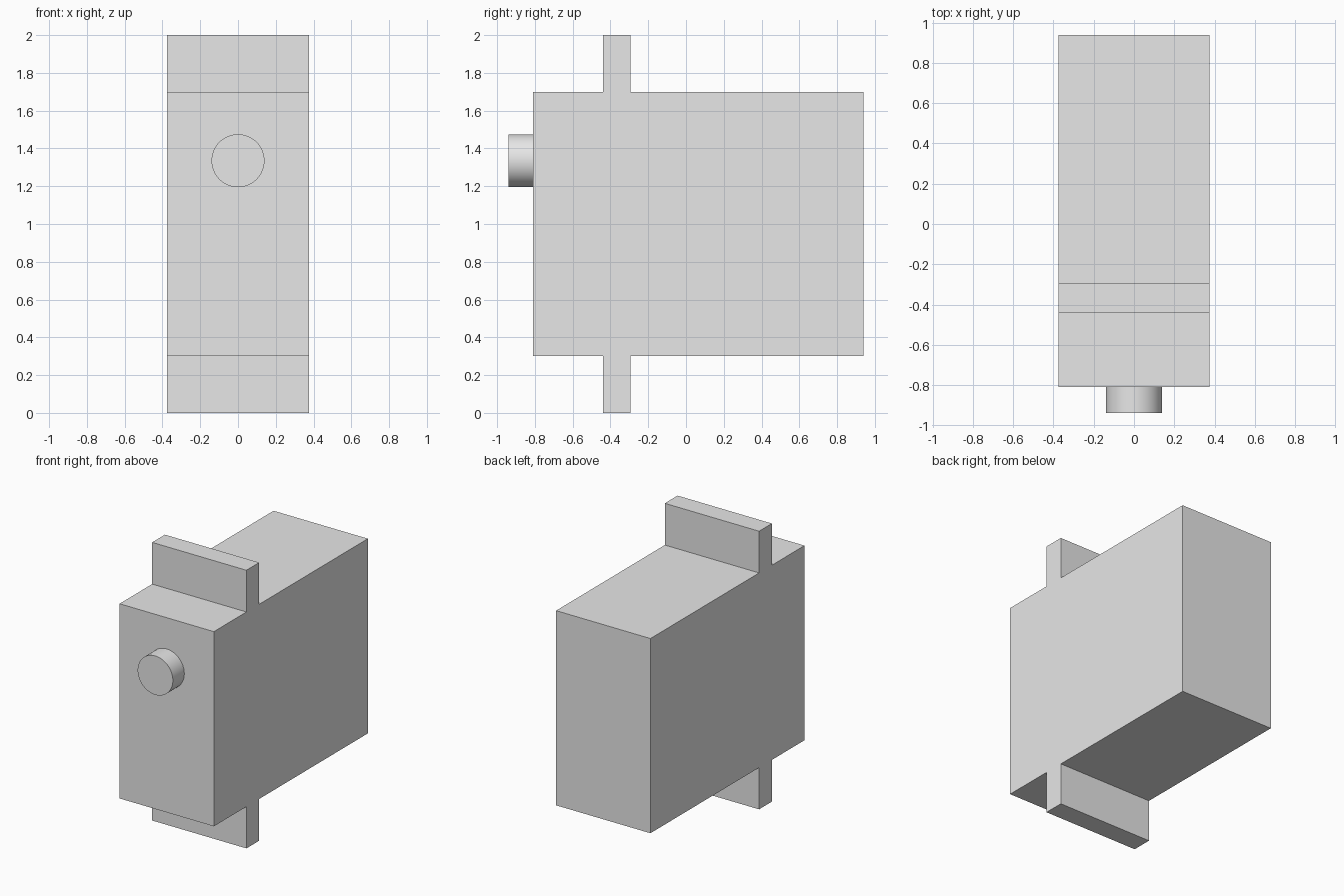
import bpy
import bmesh
import math
from mathutils import Matrix, Vector

cube = bpy.data.objects.get("Cube")
if cube:
    bpy.data.objects.remove(cube, do_unlink=True)

# One plain grey for every part
grey = bpy.data.materials.new("plain_grey")
grey.use_nodes = True
colour = (0.8, 0.8, 0.8, 1)
grey.diffuse_color = colour
grey.node_tree.nodes["Principled BSDF"].inputs["Base Color"].default_value = colour


def add_part(name, bm):
    bmesh.ops.recalc_face_normals(bm, faces=bm.faces[:])
    mesh = bpy.data.meshes.new(name)
    bm.to_mesh(mesh)
    bm.free()
    mesh.materials.append(grey)
    obj = bpy.data.objects.new(name, mesh)
    bpy.context.collection.objects.link(obj)
    return obj


# Key sizes
half_width = 0.375
front, back = -0.81, 0.94
tab_front, tab_back = -0.44, -0.295
body_low, body_high, top = 0.3, 1.7, 2.0
shaft_tip, shaft_z, shaft_radius = -0.94, 1.335, 0.14

# Case with upper and lower mounting tabs: side profile extruded across x
profile = [
    (front, body_low), (tab_front, body_low), (tab_front, 0), (tab_back, 0),
    (tab_back, body_low), (back, body_low), (back, body_high),
    (tab_back, body_high), (tab_back, top), (tab_front, top),
    (tab_front, body_high), (front, body_high),
]
bm = bmesh.new()
side = bm.faces.new([bm.verts.new((-half_width, y, z)) for y, z in profile])
extruded = bmesh.ops.extrude_face_region(bm, geom=[side], use_keep_orig=True)
moved = [v for v in extruded["geom"] if isinstance(v, bmesh.types.BMVert)]
bmesh.ops.translate(bm, verts=moved, vec=Vector((2 * half_width, 0, 0)))
add_part("case_with_mounting_tabs", bm)

# Output shaft on the front face
bm = bmesh.new()
centre = Matrix.Translation((0, (shaft_tip + front) / 2, shaft_z))
bmesh.ops.create_cone(
    bm, cap_ends=True, segments=64, radius1=shaft_radius, radius2=shaft_radius,
    depth=front - shaft_tip, matrix=centre @ Matrix.Rotation(math.pi / 2, 4, "X"))
shaft = add_part("output_shaft", bm)

# Smooth the round wall, keep the rim sharp
bpy.ops.object.select_all(action="DESELECT")
shaft.select_set(True)
bpy.context.view_layer.objects.active = shaft
bpy.ops.object.shade_smooth_by_angle(angle=math.radians(30))
